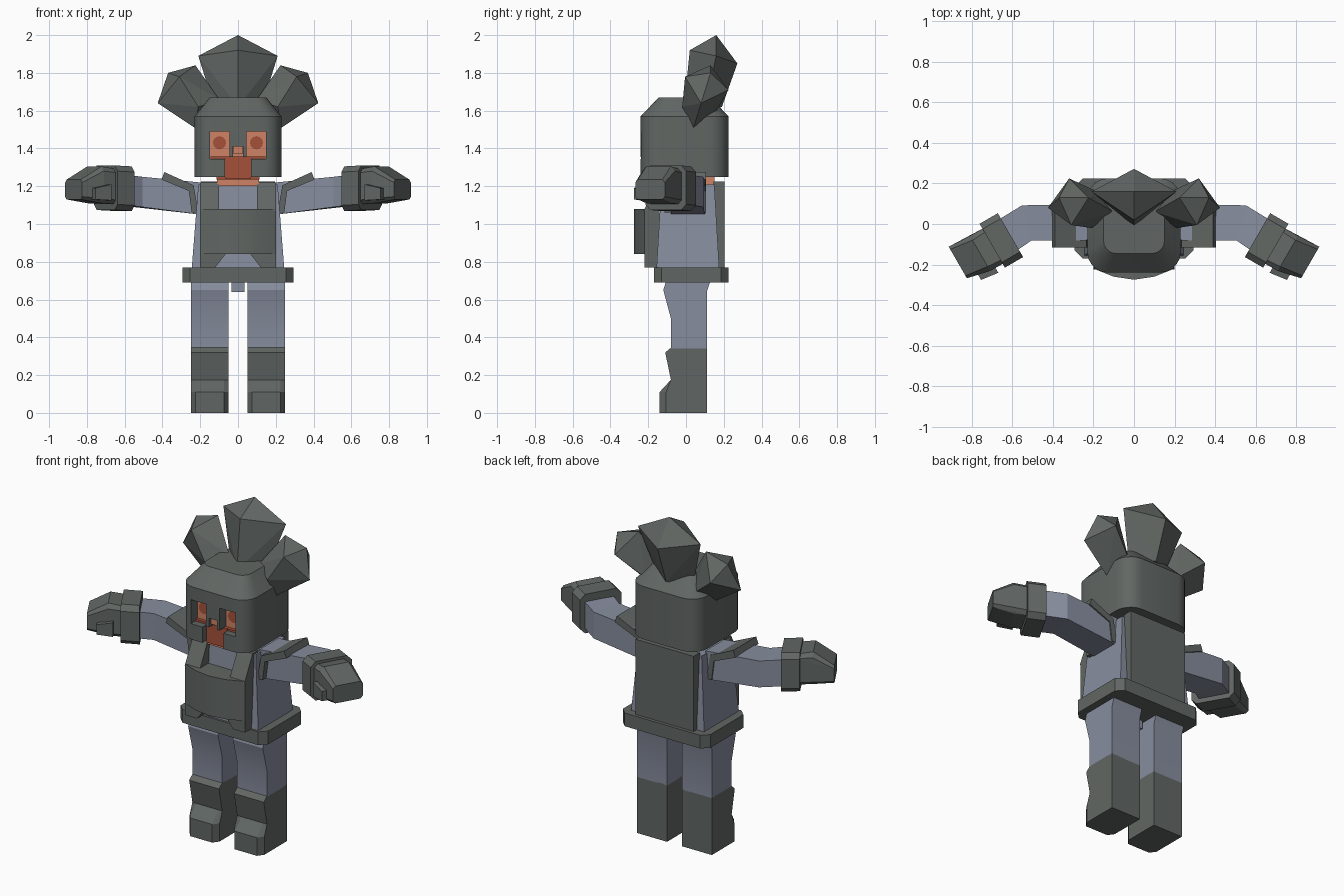
import bpy, bmesh, math
from mathutils import Vector

if "Cube" in bpy.data.objects:
    bpy.data.objects.remove(bpy.data.objects["Cube"])


def material(name, rgb):
    m = bpy.data.materials.new(name)
    m.diffuse_color = (*rgb, 1)
    m.use_nodes = True
    m.node_tree.nodes["Principled BSDF"].inputs["Base Color"].default_value = m.diffuse_color
    return m


STEEL = material("dark steel", (0.118, 0.134, 0.126))
CLOTH = material("blue grey cloth", (0.245, 0.270, 0.345))
SKIN = material("warm skin", (0.62, 0.225, 0.13))
RUST = material("rust red", (0.38, 0.08, 0.042))


def finish(name, bm, mat, smooth=True):
    bmesh.ops.recalc_face_normals(bm, faces=bm.faces)
    me = bpy.data.meshes.new(name)
    bm.to_mesh(me)
    bm.free()
    me.materials.append(mat)
    ob = bpy.data.objects.new(name, me)
    bpy.context.collection.objects.link(ob)
    if smooth:
        bpy.ops.object.select_all(action='DESELECT')
        ob.select_set(True)
        bpy.context.view_layer.objects.active = ob
        bpy.ops.object.shade_smooth_by_angle(angle=math.radians(25))
    return ob


def loft(name, rings, mat, s=1, smooth=True):
    """Skin a list of equal-length rings and cap both ends; s=-1 mirrors in x."""
    bm = bmesh.new()
    vs = [[bm.verts.new((s * p[0], p[1], p[2])) for p in r] for r in rings]
    n = len(vs[0])
    for a, b in zip(vs, vs[1:]):
        for i in range(n):
            j = (i + 1) % n
            bm.faces.new((a[i], a[j], b[j], b[i]))
    bm.faces.new(vs[0][::-1])
    bm.faces.new(vs[-1])
    return finish(name, bm, mat, smooth)


def hull(name, pts, mat, s=1):
    bm = bmesh.new()
    for p in pts:
        bm.verts.new((s * p[0], p[1], p[2]))
    bmesh.ops.convex_hull(bm, input=bm.verts)
    bmesh.ops.dissolve_limit(bm, angle_limit=0.02, verts=bm.verts, edges=bm.edges)
    return finish(name, bm, mat, False)


def rect(x0, x1, y0, y1, z, c=0.0):
    """Rectangle in plan, with corners chamfered by c."""
    if c == 0:
        return [(x0, y0, z), (x1, y0, z), (x1, y1, z), (x0, y1, z)]
    return [(x0 + c, y0, z), (x1 - c, y0, z), (x1, y0 + c, z), (x1, y1 - c, z),
            (x1 - c, y1, z), (x0 + c, y1, z), (x0, y1 - c, z), (x0, y0 + c, z)]


def box(name, x, y, z, mat, s=1):
    return loft(name, [rect(*x, *y, z[0]), rect(*x, *y, z[1])], mat, s, False)


def side_prism(name, prof, xs, mat, s=1):
    """Side profile (y, z) extruded across x."""
    return loft(name, [[(x, y, z) for y, z in prof] for x in xs], mat, s)


def rounded(hx, y0, y1, r, z, n=5):
    """Rounded rectangle in plan."""
    cy, hy = (y0 + y1) / 2, (y1 - y0) / 2
    out = []
    for k, (sx, sy) in enumerate(((1, 1), (-1, 1), (-1, -1), (1, -1))):
        for i in range(n + 1):
            a = math.pi / 2 * (k + i / n)
            out.append((sx * (hx - r) + r * math.cos(a),
                        cy + sy * (hy - r) + r * math.sin(a), z))
    return out


def section(c, yaw, w, z0, z1, ch=0.0):
    """Upright chamfered section across an arm heading forward by yaw degrees."""
    a = math.radians(yaw)
    c, u = Vector(c), Vector((math.sin(a), math.cos(a), 0))
    pts = rect(-w, w, z0, z1, 0, ch)
    return [c + u * p[0] + Vector((0, 0, p[1])) for p in pts]


# Belt, torso and back plate
loft("belt", [rect(-.293, .293, -.17, .225, z, .04) for z in (.69, .77)], STEEL, 1, False)
loft("torso", [rect(-.25, .25, -.16, .18, .70), rect(-.21, .21, -.13, .15, 1.21)], CLOTH)
side_prism("back_plate", [(.17, .77), (.205, .77), (.205, 1.225), (.145, 1.225)],
           (-.195, .195), STEEL)
box("crotch", (-.035, .035), (-.04, .03), (.64, .70), CLOTH)

# Breastplate, bulging toward the middle
loft("breastplate", [[(x, -.14, .84), (x, y, .84), (x, y, 1.08), (x, -.14, 1.08)]
     for x, y in ((-.2, -.22), (-.1, -.26), (0, -.275), (.1, -.26), (.2, -.22))], STEEL)

# Helmet with the face opening cut out
helmet = loft("helmet", [rounded(.23, -.24, .225, .10, 1.25),
                         rounded(.23, -.24, .225, .10, 1.57),
                         rounded(.15, -.145, .13, .06, 1.67)], STEEL)
cutters = [box("eye_cutter", (-.148, .148), (-.4, -.165), (1.345, 1.49), STEEL),
           box("mouth_cutter", (-.07, .07), (-.4, -.165), (1.1, 1.36), STEEL)]
for c in cutters:
    c.hide_render = True
    mod = helmet.modifiers.new("opening", 'BOOLEAN')
    mod.operation, mod.solver, mod.object = 'DIFFERENCE', 'EXACT', c
    bpy.ops.object.select_all(action='DESELECT')
    bpy.context.view_layer.objects.active = helmet
    helmet.select_set(True)
    bpy.ops.object.modifier_apply(modifier=mod.name)
for c in cutters:
    bpy.data.objects.remove(c)

# Face behind the opening
box("face", (-.147, .147), (-.18, .0), (1.30, 1.489), SKIN)
box("neck", (-.11, .11), (-.15, .15), (1.20, 1.262), SKIN)
box("beard", (-.146, .146), (-.20, -.02), (1.346, 1.358), RUST)
box("beard_chin", (-.069, .069), (-.205, -.02), (1.24, 1.358), RUST)
box("beard_bottom", (-.115, .115), (-.17, -.02), (1.235, 1.253), RUST)
box("nose", (-.025, .025), (-.225, -.17), (1.37, 1.415), SKIN)
box("nose_guard", (-.045, .045), (-.24, -.17), (1.41, 1.495), STEEL)

# Middle plume lobe
hull("plume_middle", [(0, .16, 2.0), (-.21, .16, 1.89), (.21, .16, 1.89), (0, .02, 1.92),
                      (0, .272, 1.85), (-.12, .10, 1.60), (.12, .10, 1.60),
                      (0, -.01, 1.62), (0, .19, 1.62)], STEEL)

for s, side in ((1, "right"), (-1, "left")):
    # Side plume lobe
    hull("plume_" + side, [(.37, .13, 1.80), (.225, .13, 1.84), (.425, .08, 1.64),
                           (.31, -.005, 1.78), (.32, .225, 1.71), (.23, .04, 1.51),
                           (.10, .06, 1.66), (.21, -.02, 1.62), (.16, .15, 1.58)], STEEL, s)

    # Eye disc
    loft("eye_" + side, [[(.098 + .035 * math.cos(i * math.pi / 6), y,
                           1.43 + .035 * math.sin(i * math.pi / 6)) for i in range(12)]
                         for y in (-.186, -.178)], RUST, s, False)
    box("nose_guard_side_" + side, (.027, .045), (-.24, -.17), (1.355, 1.412), STEEL, s)

    # Breastplate strap and lower tab
    side_prism("strap_" + side, [(-.225, 1.07), (-.145, 1.22), (-.09, 1.22), (-.13, 1.07)],
               (.10, .20), STEEL, s)
    loft("tab_" + side, [[(x, y, z) for x, z in ((.12, .77), (.2, .77), (.2, .842), (.065, .842))]
                         for y in (-.22, -.14)], STEEL, s, False)

    # Leg with a bent thigh
    side_prism("leg_" + side, [(-.08, .34), (-.08, .50), (-.12, .65), (-.105, .70),
                               (.13, .70), (.11, .64), (.11, .34)], (.05, .25), CLOTH, s)
    # Boot with chamfered toe and knee lip
    loft("boot_" + side, [[(x, y, z) for y, z in ((toe, 0), (toe, .11), (-.08, .175),
                           (-.11, .32), (-.08, .345), (.11, .345), (.11, 0))]
                          for x, toe in ((.05, -.105), (.075, -.14), (.225, -.14), (.25, -.105))],
         STEEL, s)

    # Arm bending forward at the elbow
    loft("arm_" + side, [section((.20, .01, 1.135), 0, .09, -.085, .085),
                         section((.53, .005, 1.17), 15, .09, -.08, .08),
                         section((.67, -.085, 1.185), 30, .09, -.08, .08)], CLOTH, s, False)
    # Bent shoulder plate
    loft("shoulder_plate_" + side, [[(x, y, z) for x, z in (
        (.21, 1.06), (.245, 1.06), (.26, 1.175), (.405, 1.235), (.39, 1.275), (.235, 1.205))]
        for y in (-.115, .105)], STEEL, s, False)
    # Cuff
    loft("cuff_" + side, [section((.61, -.055, 1.187), 30, .125, -.118, .118, .03),
                          section((.70, -.107, 1.192), 30, .125, -.118, .118, .03)],
         STEEL, s, False)
    # Fist and thumb
    hull("hand_" + side, section((.68, -.10, 1.19), 30, .10, -.085, .10, .02)
         + section((.76, -.145, 1.19), 30, .10, -.08, .115, .025)
         + section((.87, -.19, 1.185), 30, .09, -.055, .05, .015), STEEL, s)
    hull("thumb_" + side, section((.685, -.215, 1.165), 30, .03, -.04, .045)
         + section((.77, -.25, 1.165), 30, .03, -.035, .025), STEEL, s)
